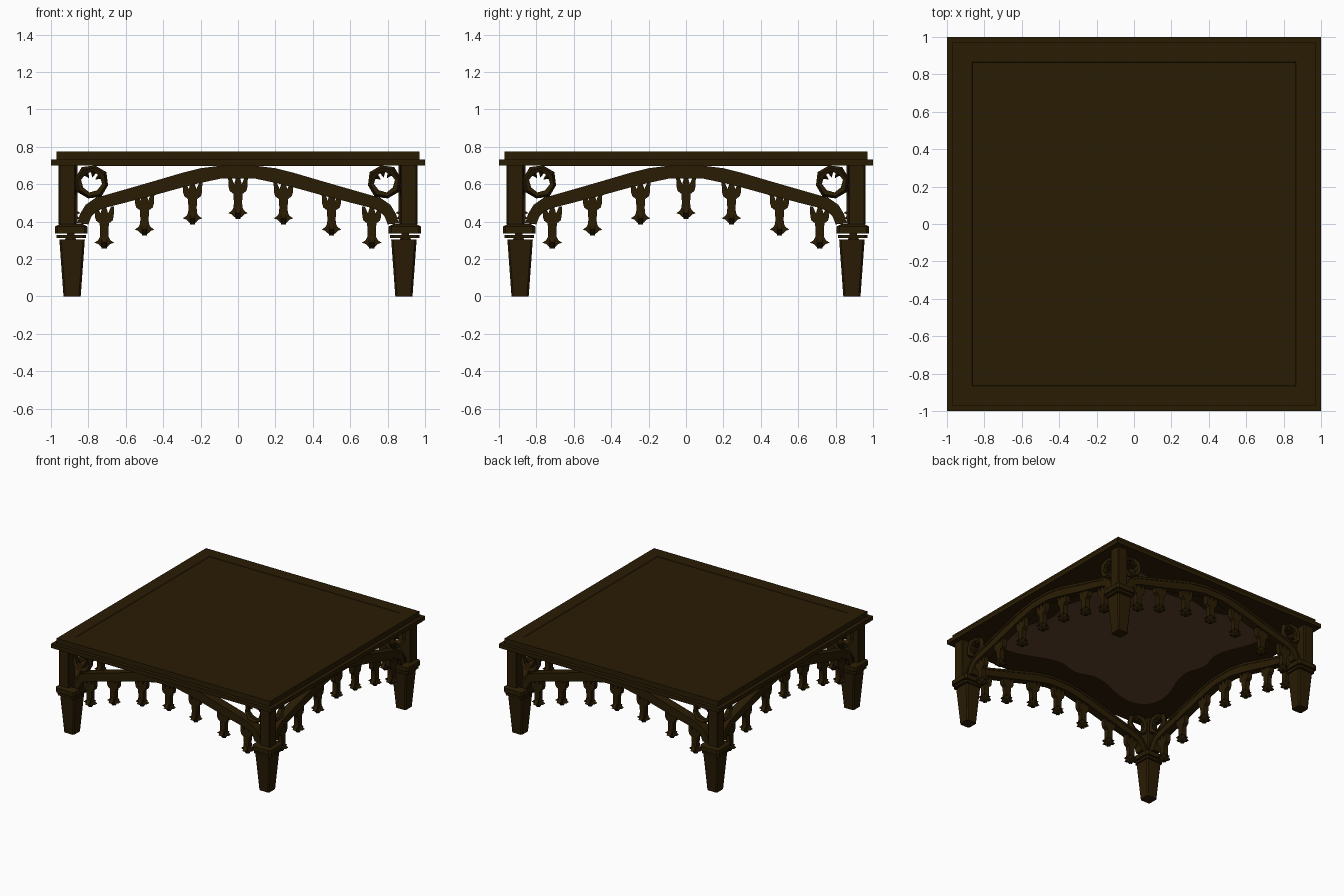
import bpy, bmesh, math
from mathutils import Matrix, Vector

old = bpy.data.objects.get("Cube")
if old:
    bpy.data.objects.remove(old, do_unlink=True)


def material(name, rgb):
    m = bpy.data.materials.new(name)
    m.use_nodes = True
    m.diffuse_color = (*rgb, 1)
    m.node_tree.nodes["Principled BSDF"].inputs["Base Color"].default_value = (*rgb, 1)
    return m


WOOD = material("dark_wood", (0.0225, 0.0115, 0.0012))
CEILING = material("ceiling_brown", (0.11, 0.057, 0.027))


def finish(bm, name, mat):
    bmesh.ops.recalc_face_normals(bm, faces=bm.faces)
    mesh = bpy.data.meshes.new(name)
    bm.to_mesh(mesh)
    bm.free()
    mesh.materials.append(mat)
    ob = bpy.data.objects.new(name, mesh)
    bpy.context.collection.objects.link(ob)
    return ob


def four_ways(ob):
    """Repeat an object about the vertical axis."""
    for k in range(1, 4):
        twin = ob.copy()
        twin.rotation_euler.z = k * math.pi / 2
        bpy.context.collection.objects.link(twin)


def prism(bm, points, y, depth, shift=(0, 0)):
    """Extrude an x-z outline along y, centred on the given y."""
    verts = [bm.verts.new((x + shift[0], y - depth / 2, z + shift[1])) for x, z in points]
    face = bm.faces.new(verts)
    out = bmesh.ops.extrude_face_region(bm, geom=[face])
    moved = [g for g in out["geom"] if isinstance(g, bmesh.types.BMVert)]
    bmesh.ops.translate(bm, verts=moved, vec=(0, depth, 0))


def loft(bm, centre, rings, chamfer):
    """Stack square sections with cut corners, given as (half width, z)."""
    loops = []
    for h, z in rings:
        c = h - chamfer
        outline = [(c, -h), (h, -c), (h, c), (c, h), (-c, h), (-h, c), (-h, -c), (-c, -h)]
        loops.append([bm.verts.new((centre + x, centre + y, z)) for x, y in outline])
    for a, b in zip(loops, loops[1:]):
        for i in range(8):
            j = (i + 1) % 8
            bm.faces.new((a[i], a[j], b[j], b[i]))
    bm.faces.new(loops[0])
    bm.faces.new(loops[-1])


# Stepped table top with a mitred frame around a very slightly sunk panel
bm = bmesh.new()
loft(bm, 0, [(1.0, 0.70), (1.0, 0.733), (0.97, 0.733), (0.97, 0.775), (0.866, 0.775),
             (0.864, 0.772)], 0.0005)
finish(bm, "table_top", WOOD)

# Lighter wavy-edged panel under the top, reaching towards the corners
bm = bmesh.new()
rim = []
for i in range(96):
    t = 2 * math.pi * i / 96
    c, s = math.cos(t), math.sin(t)
    r = 0.67 / (abs(c) ** 6 + abs(s) ** 6) ** (1 / 6)
    r += 0.2 * max(0, -math.cos(4 * t)) ** 2 + 0.02 * math.cos(12 * t)
    rim.append(bm.verts.new((r * c, r * s, 0.696)))
panel = bmesh.ops.extrude_face_region(bm, geom=[bm.faces.new(rim)])["geom"]
bmesh.ops.translate(bm, verts=[g for g in panel if isinstance(g, bmesh.types.BMVert)],
                    vec=(0, 0, 0.004))
finish(bm, "ceiling_panel", CEILING)

# Tapered legs, banded capitals with narrow gaps, and upper posts
bm = bmesh.new()
loft(bm, -0.887, [(0.046, 0), (0.068, 0.303)], 0.01)
four_ways(finish(bm, "leg", WOOD))

bm = bmesh.new()
loft(bm, -0.892, [(0.078, 0.311), (0.078, 0.329)], 0.015)
loft(bm, -0.892, [(0.087, 0.336), (0.087, 0.373), (0.06, 0.388)], 0.015)
four_ways(finish(bm, "leg_capital", WOOD))

bm = bmesh.new()
loft(bm, -0.914, [(0.045, 0.388), (0.045, 0.70)], 0.006)
four_ways(finish(bm, "post", WOOD))

# Arched beam on each side, with a raised moulding along its back
SIDE = -0.895
upper = [(-0.86, 0.39), (-0.845, 0.44), (-0.815, 0.49), (-0.76, 0.527), (-0.47, 0.61),
         (-0.3, 0.66), (-0.2, 0.685), (-0.08, 0.70)]
lower = [(-0.8, 0.385), (-0.785, 0.425), (-0.76, 0.455), (-0.71, 0.474), (-0.47, 0.535),
         (-0.3, 0.582), (-0.2, 0.607), (-0.09, 0.63)]


def mirrored(pts):
    return pts + [(-x, z) for x, z in reversed(pts)]


bm = bmesh.new()
prism(bm, mirrored(upper) + mirrored(lower)[::-1], SIDE, 0.065)
middle = [((a[0] * 3 + b[0]) / 4, (a[1] * 3 + b[1]) / 4) for a, b in zip(upper, lower)]
prism(bm, mirrored(upper) + mirrored(middle)[::-1], SIDE, 0.075)
four_ways(finish(bm, "arch_beam", WOOD))

# Hanging pendants: notched bracket, slim stem and pointed leaf tip
bracket = [(-0.01, 0.225), (-0.02, 0.188), (-0.037, 0.225), (-0.053, 0.225), (-0.05, 0.17),
           (-0.044, 0.15), (-0.025, 0.136), (-0.022, 0.09), (-0.024, 0.055)]
leaf = [(-0.022, 0.065), (-0.032, 0.046), (-0.052, 0.032), (-0.034, 0.026), (-0.022, 0.014),
        (-0.004, 0.0)]
bm = bmesh.new()
for x, tip in [(0, 0.413), (0.243, 0.385), (0.5, 0.325), (0.715, 0.255)]:
    for s in ([1, -1] if x else [1]):
        at = (s * x, tip)
        prism(bm, mirrored(bracket), SIDE, 0.04, at)
        prism(bm, mirrored(leaf), SIDE, 0.028, at)
        # Second leaf crossing the first
        start = len(bm.verts)
        prism(bm, mirrored(leaf), SIDE, 0.028, at)
        bm.verts.ensure_lookup_table()
        bmesh.ops.rotate(bm, verts=bm.verts[start:], cent=(s * x, SIDE, 0),
                         matrix=Matrix.Rotation(math.pi / 2, 3, "Z"))
four_ways(finish(bm, "pendants", WOOD))

# Faceted scroll rings in the arch corners, each with curled tips inside
bm = bmesh.new()
SEG = 8
for s in (1, -1):
    centre = Vector((s * 0.783, SIDE, 0.612))
    loops = []
    for i in range(SEG):
        a = 2 * math.pi * i / SEG + 0.2
        out = Vector((s * math.cos(a), 0, math.sin(a)))
        tube = 0.023 if i % 2 else 0.018
        ring = []
        for j in range(5):
            b = 2 * math.pi * j / 5
            ring.append(bm.verts.new(centre + out * (0.072 + tube * math.cos(b))
                                     + Vector((0, 1.4 * tube * math.sin(b), 0))))
        loops.append(ring)
        # Curled tips pointing inward on the upper side
        if i in (1, 2, 3):
            turn = out.to_track_quat("-Z", "Y").to_matrix().to_4x4()
            bmesh.ops.create_cone(bm, segments=4, radius1=0.02, radius2=0, depth=0.04,
                                  cap_ends=True,
                                  matrix=Matrix.Translation(centre + out * 0.043) @ turn)
    for i in range(SEG):
        p, q = loops[i], loops[(i + 1) % SEG]
        for j in range(5):
            k = (j + 1) % 5
            bm.faces.new((p[j], p[k], q[k], q[j]))
four_ways(finish(bm, "scroll_rings", WOOD))
